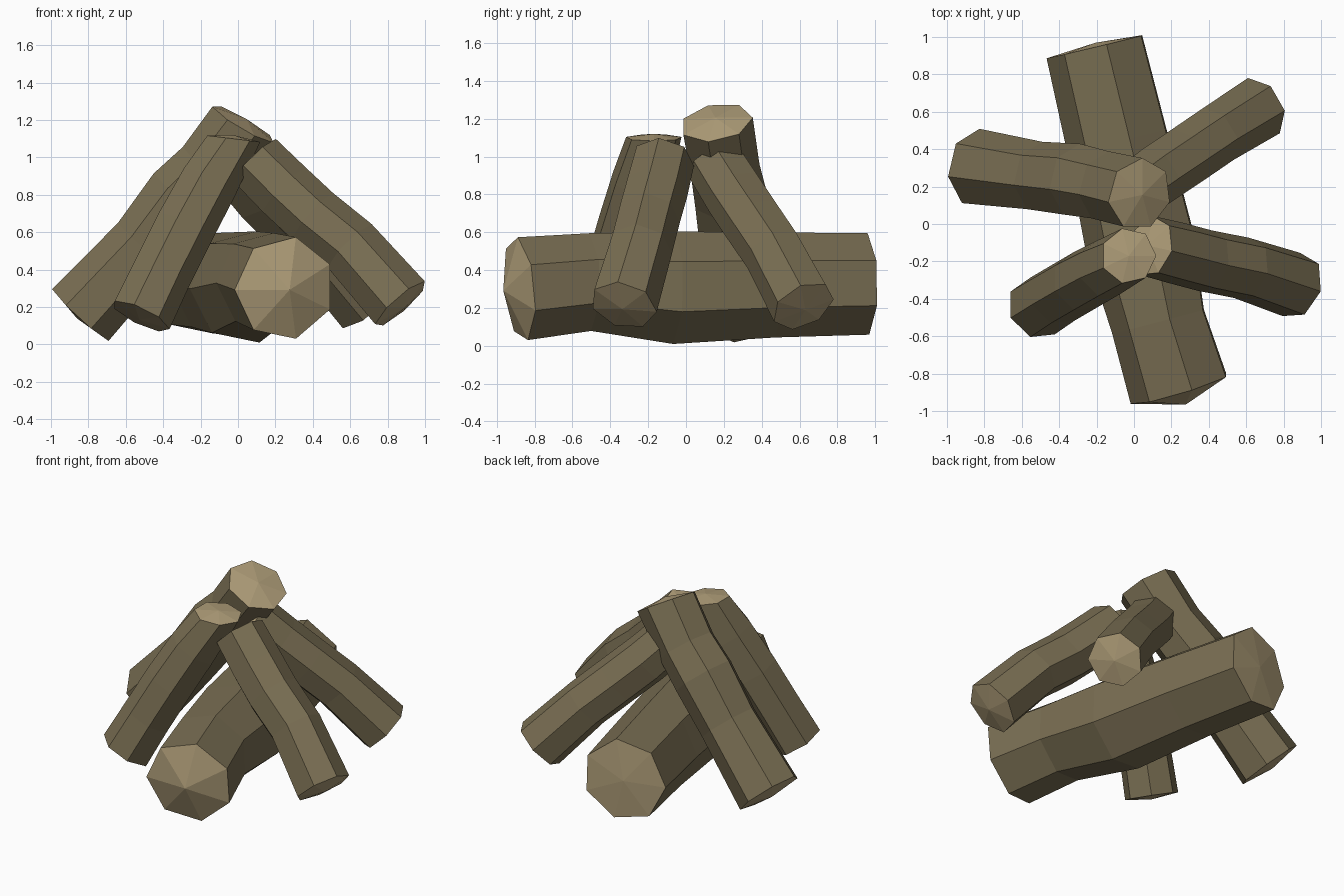
import bpy, bmesh, math
from mathutils import Vector

if "Cube" in bpy.data.objects:
    bpy.data.objects.remove(bpy.data.objects["Cube"])

SIDES = 7


def material(name, color):
    m = bpy.data.materials.new(name)
    m.diffuse_color = (*color, 1)
    m.use_nodes = True
    m.node_tree.nodes["Principled BSDF"].inputs["Base Color"].default_value = m.diffuse_color
    return m


bark = material("bark", (0.19, 0.155, 0.085))
cut_wood = material("cut_wood", (0.43, 0.34, 0.19))


def make_log(name, rings, ref, domes=(0.03, 0.03), end_normal=None):
    """Faceted log through rings of (x, y, z, radius); ref points at the first corner."""
    bm = bmesh.new()
    pts = [Vector(r[:3]) for r in rings]
    last = len(pts) - 1
    loops, tangents = [], []
    for i, p in enumerate(pts):
        t = (pts[min(i + 1, last)] - pts[max(i - 1, 0)]).normalized()
        if i == last and end_normal:
            t = Vector(end_normal).normalized()
        u = Vector(ref)
        u = (u - t * u.dot(t)).normalized()
        v = t.cross(u)
        loop = []
        for k in range(SIDES):
            a = math.tau * k / SIDES
            loop.append(bm.verts.new(p + (u * math.cos(a) + v * math.sin(a)) * rings[i][3]))
        loops.append(loop)
        tangents.append(t)
    # bark sides
    for a, b in zip(loops, loops[1:]):
        for k in range(SIDES):
            j = (k + 1) % SIDES
            bm.faces.new((a[k], a[j], b[j], b[k]))
    # domed cut ends
    for i, sign, dome in ((0, -1, domes[0]), (last, 1, domes[1])):
        tip = bm.verts.new(pts[i] + tangents[i] * sign * dome)
        for k in range(SIDES):
            f = bm.faces.new((loops[i][k], loops[i][(k + 1) % SIDES], tip))
            f.material_index = 1
    bmesh.ops.recalc_face_normals(bm, faces=bm.faces)
    mesh = bpy.data.meshes.new(name)
    bm.to_mesh(mesh)
    bm.free()
    mesh.materials.append(bark)
    mesh.materials.append(cut_wood)
    obj = bpy.data.objects.new(name, mesh)
    bpy.context.collection.objects.link(obj)


# thick log lying on the ground
make_log("ground_log",
         [(0.25, -0.88, 0.30, 0.28), (0.14, -0.52, 0.335, 0.265), (0.04, -0.08, 0.305, 0.305),
          (-0.08, 0.45, 0.32, 0.285), (-0.20, 0.95, 0.325, 0.275)],
         (0.06, 0, 0.29), domes=(0.09, 0.02))

# four logs leaning together over it
make_log("front_left_log",
         [(-0.52, -0.45, 0.15, 0.17), (-0.41, -0.38, 0.38, 0.165), (-0.29, -0.31, 0.62, 0.165),
          (-0.16, -0.24, 0.86, 0.16), (-0.03, -0.17, 1.10, 0.15)],
         (1, 0, 0), domes=(0.02, 0.02), end_normal=(0.12, 0, 1))
make_log("right_log",
         [(0.87, -0.33, 0.215, 0.18), (0.60, -0.24, 0.52, 0.17), (0.40, -0.20, 0.68, 0.17),
          (0.25, -0.16, 0.82, 0.17), (0.09, -0.12, 0.98, 0.165)],
         (0.1, -0.02, 0.17))
make_log("back_right_log",
         [(0.67, 0.62, 0.21, 0.175), (0.43, 0.47, 0.49, 0.165), (0.27, 0.36, 0.65, 0.165),
          (0.12, 0.26, 0.80, 0.165), (-0.02, 0.16, 0.96, 0.16)],
         (0.1, -0.04, 0.16))
make_log("back_left_log",
         [(-0.84, 0.30, 0.16, 0.21), (-0.50, 0.25, 0.53, 0.19), (-0.30, 0.23, 0.79, 0.20),
          (-0.15, 0.20, 0.94, 0.19), (0.03, 0.16, 1.18, 0.195)],
         (0, 1, 0), end_normal=(0.5, -0.15, 0.85))
